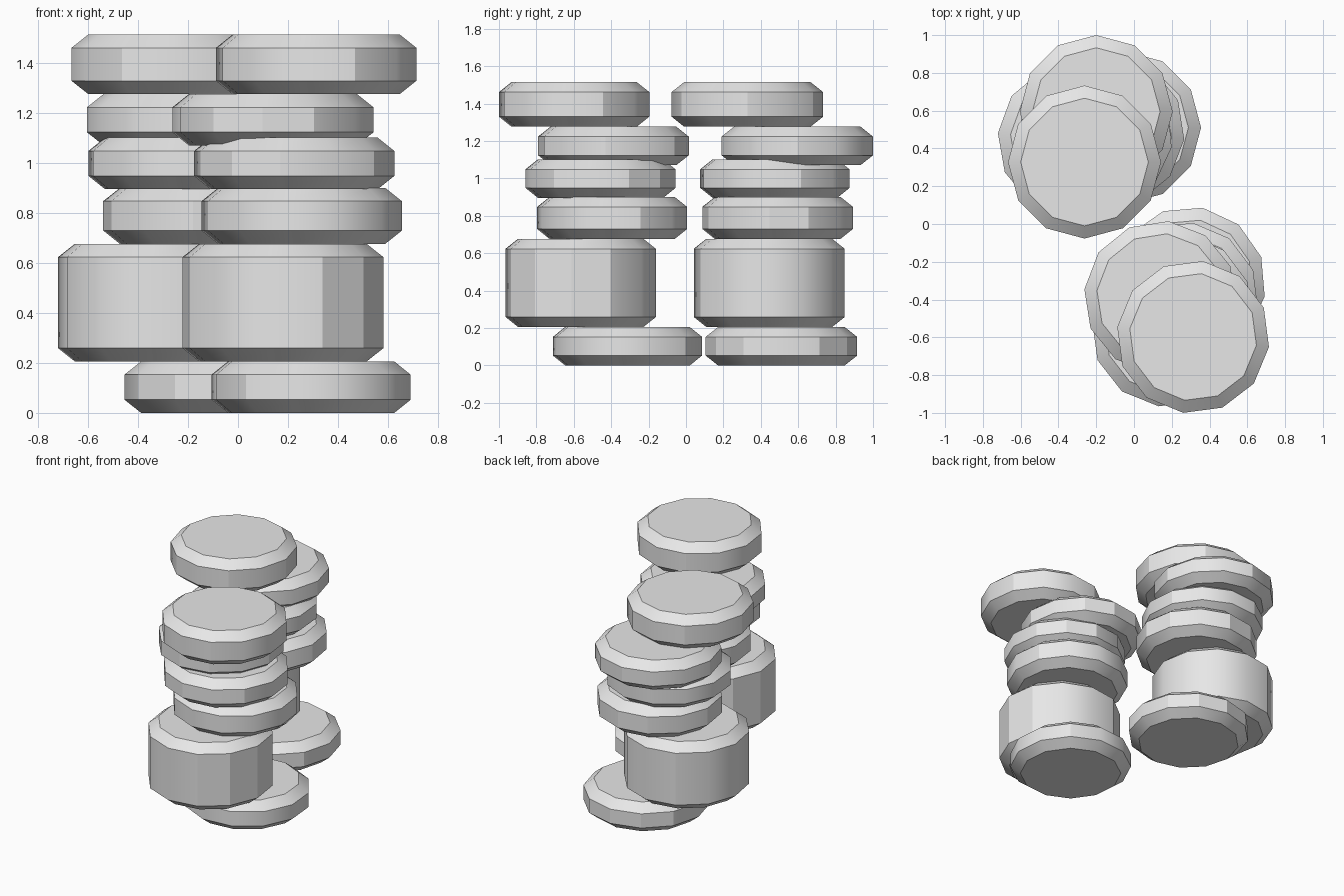
import bpy
import bmesh
import math
from mathutils import Matrix

cube = bpy.data.objects.get("Cube")
if cube:
    bpy.data.objects.remove(cube, do_unlink=True)

SIDES = 12
RADIUS = 0.405
INSET = 0.067      # chamfer width
CHAMFER = 0.053    # chamfer height

stone = bpy.data.materials.new("light_grey")
stone.use_nodes = True
grey = (0.8, 0.8, 0.8, 1.0)
stone.diffuse_color = grey
stone.node_tree.nodes["Principled BSDF"].inputs["Base Color"].default_value = grey


def chamfered_drum(name, x, y, bottom, top, turn):
    """Twelve-sided drum with chamfered rims."""
    bm = bmesh.new()
    profile = [(RADIUS - INSET, bottom), (RADIUS, bottom + CHAMFER),
               (RADIUS, top - CHAMFER), (RADIUS - INSET, top)]
    rings = []
    for radius, z in profile:
        ring = bmesh.ops.create_circle(
            bm, segments=SIDES, radius=radius,
            matrix=Matrix.Rotation(math.radians(turn), 4, "Z"))["verts"]
        for v in ring:
            v.co.z = z
        rings.append(ring)
    for low, high in zip(rings, rings[1:]):
        for i in range(SIDES):
            j = (i + 1) % SIDES
            bm.faces.new((low[i], low[j], high[j], high[i]))
    bm.faces.new(rings[0])
    bm.faces.new(rings[-1])
    bmesh.ops.recalc_face_normals(bm, faces=bm.faces)
    mesh = bpy.data.meshes.new(name)
    bm.to_mesh(mesh)
    bm.free()
    mesh.materials.append(stone)
    obj = bpy.data.objects.new(name, mesh)
    obj.location = (x, y, 0)
    bpy.context.collection.objects.link(obj)
    return obj


# Layers from the ground up: name, bottom, top
layers = [("base_disc", 0.0, 0.206), ("tall_drum", 0.206, 0.677),
          ("lower_disc", 0.677, 0.901), ("middle_disc", 0.896, 1.102),
          ("upper_disc", 1.071, 1.277), ("top_disc", 1.277, 1.515)]

# Each stack gives centre x, centre y and turn in degrees per layer
stacks = {
    "front": [(0.293, -0.313, 20), (0.18, -0.563, 23), (0.255, -0.395, 22),
              (0.225, -0.457, 22), (0.14, -0.388, 24), (0.313, -0.598, 22.5)],
    "back": [(-0.05, 0.51, 0), (-0.317, 0.445, 25), (-0.137, 0.49, 24),
             (-0.2, 0.475, 20), (-0.2, 0.595, 0), (-0.262, 0.328, 0)],
}

drums = []
for side, places in stacks.items():
    for (part, bottom, top), (x, y, turn) in zip(layers, places):
        drums.append(chamfered_drum(side + "_" + part, x, y, bottom, top, turn))

# Soft sides, crisp rims
bpy.ops.object.select_all(action="DESELECT")
for drum in drums:
    drum.select_set(True)
bpy.context.view_layer.objects.active = drums[0]
bpy.ops.object.shade_smooth_by_angle(angle=math.radians(30))
